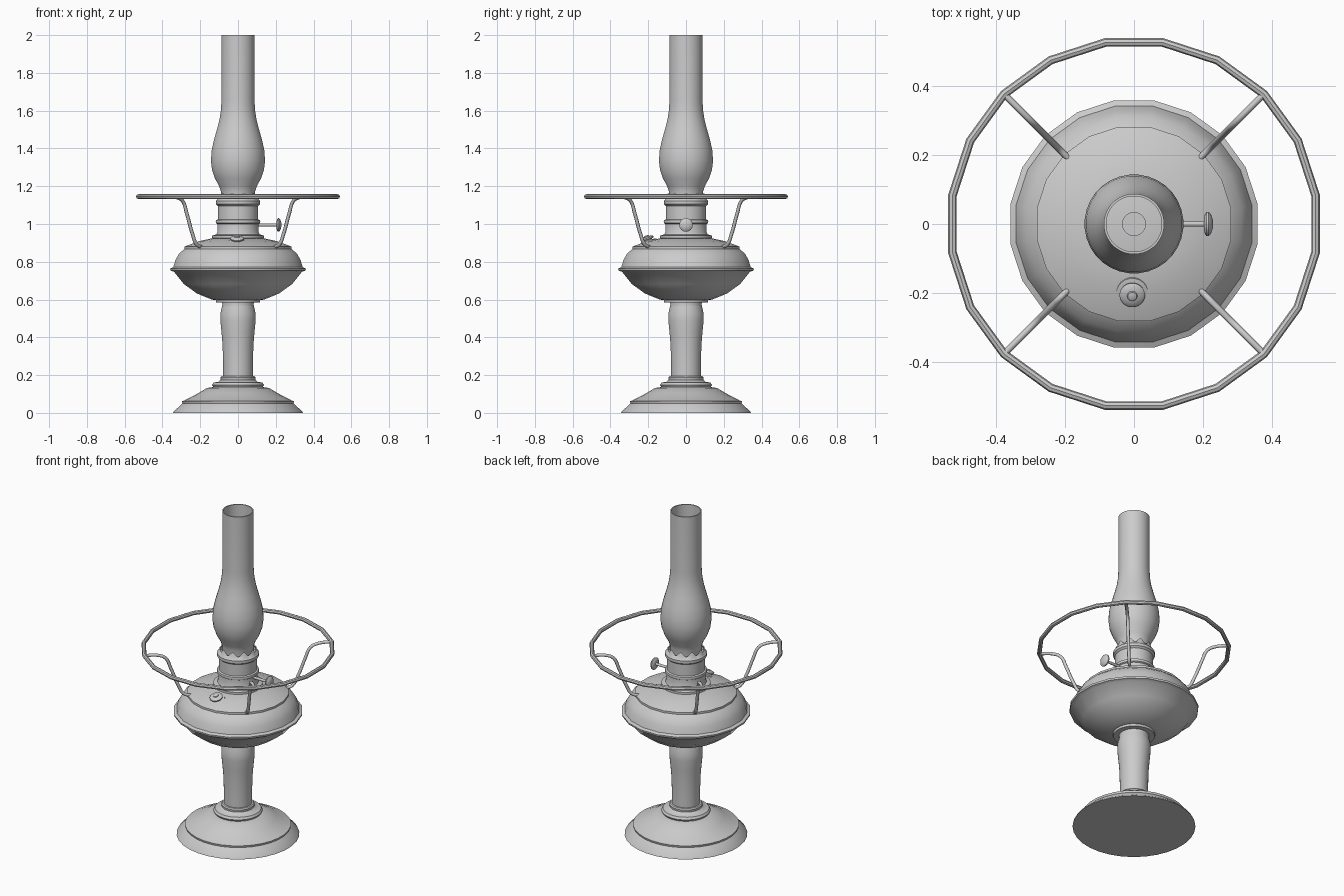
import bpy, bmesh
from math import sin, cos, pi, radians
from mathutils import Matrix, Vector

if "Cube" in bpy.data.objects:
    bpy.data.objects.remove(bpy.data.objects["Cube"])


def finish(name, bm, angle=35):
    bmesh.ops.recalc_face_normals(bm, faces=bm.faces)
    me = bpy.data.meshes.new(name)
    bm.to_mesh(me)
    bm.free()
    ob = bpy.data.objects.new(name, me)
    bpy.context.collection.objects.link(ob)
    bpy.ops.object.select_all(action='DESELECT')
    ob.select_set(True)
    bpy.context.view_layer.objects.active = ob
    bpy.ops.object.shade_smooth_by_angle(angle=radians(angle))
    return ob


def lathe(name, profile, n=32, matrix=None, cap=True, wave=0.0, lobes=0):
    """Revolve (radius, z) points round z; wave scallops the last ring."""
    bm = bmesh.new()
    rings = []
    for k, (r, z) in enumerate(profile):
        ring = []
        for i in range(n):
            a = 2 * pi * (i + 0.5) / n
            dz = wave * cos(lobes * a) if k == len(profile) - 1 else 0
            ring.append(bm.verts.new((r * cos(a), r * sin(a), z + dz)))
        rings.append(ring)
    for lo, hi in zip(rings, rings[1:]):
        for i in range(n):
            j = (i + 1) % n
            bm.faces.new((lo[i], lo[j], hi[j], hi[i]))
    if cap:
        bm.faces.new(rings[0][::-1])
        bm.faces.new(rings[-1])
    if matrix:
        bm.transform(matrix)
    return finish(name, bm)


def circle(r, z, tube, n=8):
    """Closed round cross-section for a torus-like ring."""
    return [(r + tube * cos(2 * pi * i / n), z + tube * sin(2 * pi * i / n))
            for i in range(n + 1)]


def arm(name, points, radius, angle):
    """Bent round rod lying in the vertical plane at the given angle."""
    cu = bpy.data.curves.new(name, 'CURVE')
    cu.dimensions = '3D'
    cu.bevel_depth = radius
    cu.bevel_resolution = 2
    cu.use_fill_caps = True
    cu.resolution_u = 4
    sp = cu.splines.new('BEZIER')
    sp.bezier_points.add(len(points) - 1)
    for p, (r, z) in zip(sp.bezier_points, points):
        p.co = (r * cos(angle), r * sin(angle), z)
        p.handle_left_type = p.handle_right_type = 'AUTO'
    ob = bpy.data.objects.new(name, cu)
    bpy.context.collection.objects.link(ob)


# Foot and stem
lathe("foot", [(0.345, 0), (0.342, 0.008), (0.295, 0.05), (0.298, 0.062),
               (0.285, 0.066), (0.21, 0.105), (0.165, 0.132), (0.12, 0.138)])
lathe("foot_collar", [(0.11, 0.132), (0.13, 0.134), (0.138, 0.148),
                      (0.13, 0.161), (0.105, 0.164), (0.092, 0.175)])
lathe("stem_collar", [(0.088, 0.165), (0.092, 0.175), (0.093, 0.188), (0.088, 0.195), (0.07, 0.197)])
lathe("stem", [(0.079, 0.16), (0.079, 0.25), (0.082, 0.36), (0.088, 0.43), (0.094, 0.49),
               (0.094, 0.525), (0.086, 0.56), (0.083, 0.575), (0.088, 0.6)])

# Oil font with seam and shoulder step
lathe("oil_font", [(0.1, 0.584), (0.117, 0.584), (0.119, 0.597), (0.14, 0.6), (0.22, 0.632),
                   (0.29, 0.682), (0.343, 0.747), (0.362, 0.753), (0.364, 0.764),
                   (0.347, 0.772), (0.335, 0.81), (0.315, 0.845), (0.286, 0.868),
                   (0.286, 0.88), (0.275, 0.885), (0.21, 0.909), (0.13, 0.926)], n=20)

# Burner body and scalloped chimney holder
lathe("burner", [(0.13, 0.92), (0.138, 0.925), (0.138, 0.938), (0.115, 0.945), (0.11, 0.955),
                 (0.11, 1.0), (0.117, 1.004), (0.119, 1.012), (0.117, 1.02), (0.107, 1.024),
                 (0.107, 1.1), (0.085, 1.105)])
lathe("chimney_holder", [(0.106, 1.095), (0.117, 1.105), (0.117, 1.122), (0.108, 1.132),
                         (0.1, 1.152)], n=80, cap=False, wave=0.013, lobes=10)
lathe("wick_tube", [(0.035, 1.1), (0.035, 1.16)], n=20)

# Glass chimney, an open thin-walled tube
outer = [(0.09, 1.11), (0.09, 1.17), (0.1, 1.2), (0.122, 1.24), (0.138, 1.285),
         (0.144, 1.335), (0.14, 1.39), (0.128, 1.445), (0.112, 1.5), (0.099, 1.55),
         (0.091, 1.6), (0.088, 1.65), (0.088, 2.0)]
inner = [(r - 0.007, z) for r, z in reversed(outer)]
lathe("chimney", outer + inner + outer[:1], cap=False)

# Shade ring carried on four bent arms
lathe("shade_ring", circle(0.534, 1.145, 0.0125), n=20, cap=False)
path = [(0.532, 1.145), (0.455, 1.14), (0.413, 1.12), (0.385, 1.06),
        (0.34, 0.945), (0.31, 0.892), (0.268, 0.877)]
for i in range(4):
    arm("shade_arm_%d" % (i + 1), path, 0.0095, pi / 4 + i * pi / 2)

# Wick knob pointing to the right
side = Matrix.Translation((0, 0, 0.995)) @ Matrix.Rotation(pi / 2, 4, 'Y')
lathe("wick_shaft", [(0.008, 0.1), (0.008, 0.21)], n=12, matrix=side)
lathe("wick_knob", [(0.012, 0.203), (0.03, 0.206), (0.036, 0.211), (0.036, 0.217),
                    (0.028, 0.224), (0.012, 0.229)], n=20, matrix=side)

# Filler cap tilted with the shoulder of the font
tilt = Matrix.Translation((-0.005, -0.2, 0.905)) @ Matrix.Rotation(radians(19), 4, 'X')
lathe("filler_cap", [(0.05, -0.008), (0.046, 0.004), (0.026, 0.008), (0.025, 0.012),
                     (0.036, 0.014), (0.037, 0.021), (0.03, 0.027), (0.015, 0.029),
                     (0.013, 0.034), (0.006, 0.036)], n=20, matrix=tilt)
